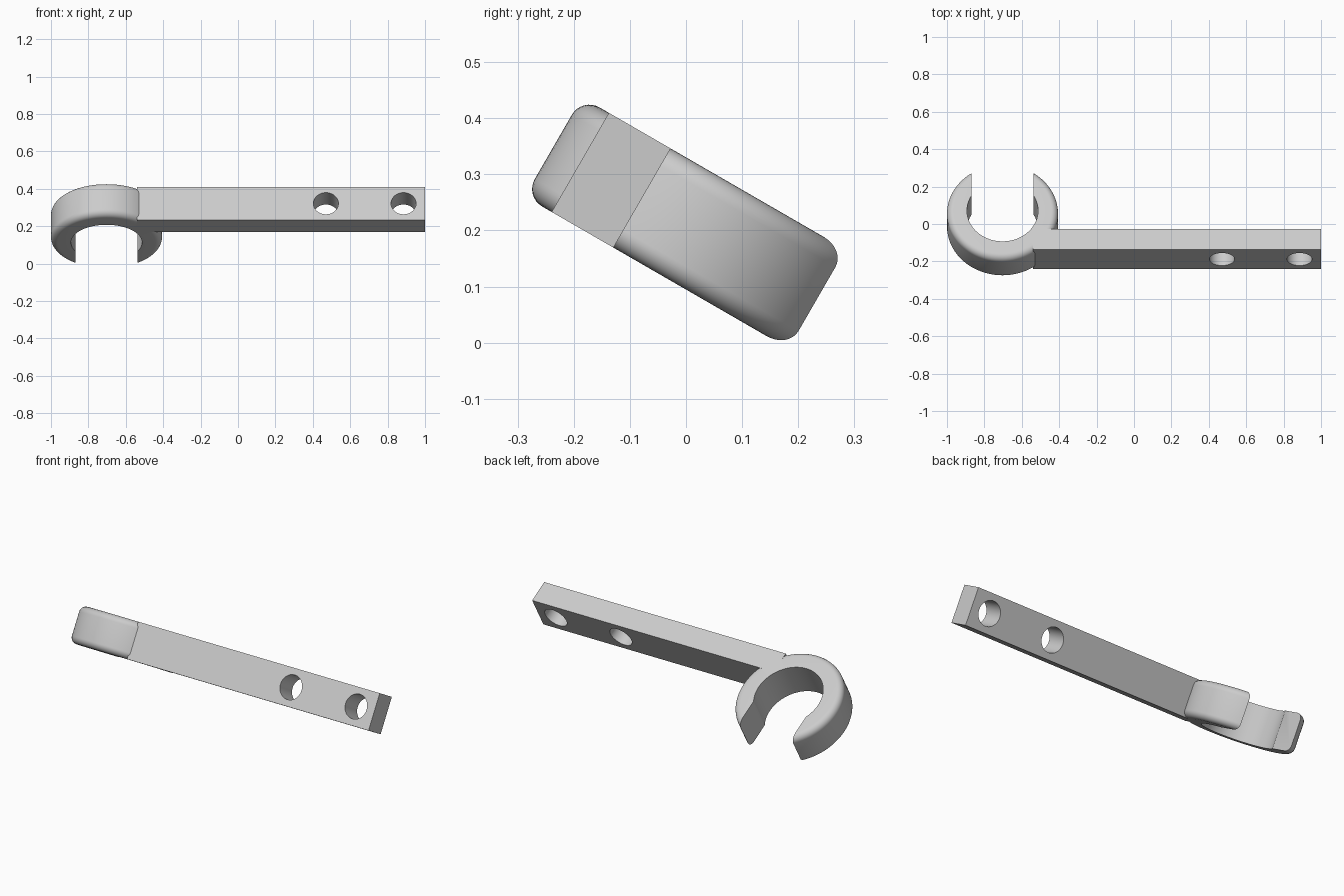
import bpy, bmesh, math
from mathutils import Matrix, Vector

if "Cube" in bpy.data.objects:
    bpy.data.objects.remove(bpy.data.objects["Cube"], do_unlink=True)

HALF = 0.102                        # half the width of the whole part
OUTER, INNER, FILLET = 0.297, 0.19, 0.036
CENTRE = Vector((-0.703, 0.024, 0))  # axis of the ring
GAP = 0.167                         # half the opening of the ring

grey = bpy.data.materials.new("grey_plastic")
grey.use_nodes = True
colour = (0.6, 0.6, 0.6, 1)
grey.diffuse_color = colour
grey.node_tree.nodes["Principled BSDF"].inputs["Base Color"].default_value = colour


def finish(bm, name):
    bmesh.ops.recalc_face_normals(bm, faces=bm.faces)
    mesh = bpy.data.meshes.new(name)
    bm.to_mesh(mesh)
    bm.free()
    mesh.materials.append(grey)
    obj = bpy.data.objects.new(name, mesh)
    bpy.context.collection.objects.link(obj)
    return obj


def box(name, low, high):
    low, high = Vector(low), Vector(high)
    bm = bmesh.new()
    bmesh.ops.create_cube(bm, size=1, matrix=Matrix.Translation((low + high) / 2)
                          @ Matrix.Diagonal((high - low).to_4d()))
    return finish(bm, name)


def rod(name, place, radius, depth):
    bm = bmesh.new()
    bmesh.ops.create_cone(bm, cap_ends=True, segments=48, radius1=radius, radius2=radius,
                          depth=depth, matrix=Matrix.Translation(place)
                          @ Matrix.Rotation(math.pi / 2, 4, "X"))
    return finish(bm, name)


def combine(target, other, operation):
    mod = target.modifiers.new(operation, "BOOLEAN")
    mod.operation, mod.object, mod.solver = operation, other, "EXACT"
    bpy.context.view_layer.objects.active = target
    bpy.ops.object.modifier_apply(modifier=mod.name)
    bpy.data.objects.remove(other, do_unlink=True)


# Ring: a section with rounded outer corners, turned around its axis
section = [(INNER, -HALF)]
for side, start in ((-1, -90), (1, 0)):
    for i in range(9):
        a = math.radians(start + i * 90 / 8)
        section.append((OUTER - FILLET + FILLET * math.cos(a),
                        side * (HALF - FILLET) + FILLET * math.sin(a)))
section.append((INNER, HALF))
bm = bmesh.new()
verts = [bm.verts.new(CENTRE + Vector((r, 0, w))) for r, w in section]
edges = [bm.edges.new((v, verts[i - 1])) for i, v in enumerate(verts)]
bmesh.ops.spin(bm, geom=verts + edges, cent=CENTRE, axis=(0, 0, 1),
               angle=math.tau, steps=96)
bmesh.ops.remove_doubles(bm, verts=bm.verts, dist=1e-5)
hook = finish(bm, "hook_arm")

# Opening at the back of the ring
combine(hook, box("opening", (CENTRE.x - GAP, CENTRE.y, -0.3),
                  (CENTRE.x + GAP, 0.5, 0.3)), "DIFFERENCE")

# Straight arm with two screw holes
combine(hook, box("arm", (-0.54, -0.2176, -HALF), (1, -0.0905, HALF)), "UNION")
for x in (0.47, 0.885):
    combine(hook, rod("screw_hole", (x, -0.154, 0), 0.067, 0.3), "DIFFERENCE")

# Tilt forward and stand on the floor
hook.data.transform(Matrix.Translation((0, 0, 0.2125))
                    @ Matrix.Rotation(math.radians(-30), 4, "X"))
bpy.ops.object.select_all(action="DESELECT")
hook.select_set(True)
bpy.context.view_layer.objects.active = hook
bpy.ops.object.shade_smooth_by_angle(angle=math.radians(30))
